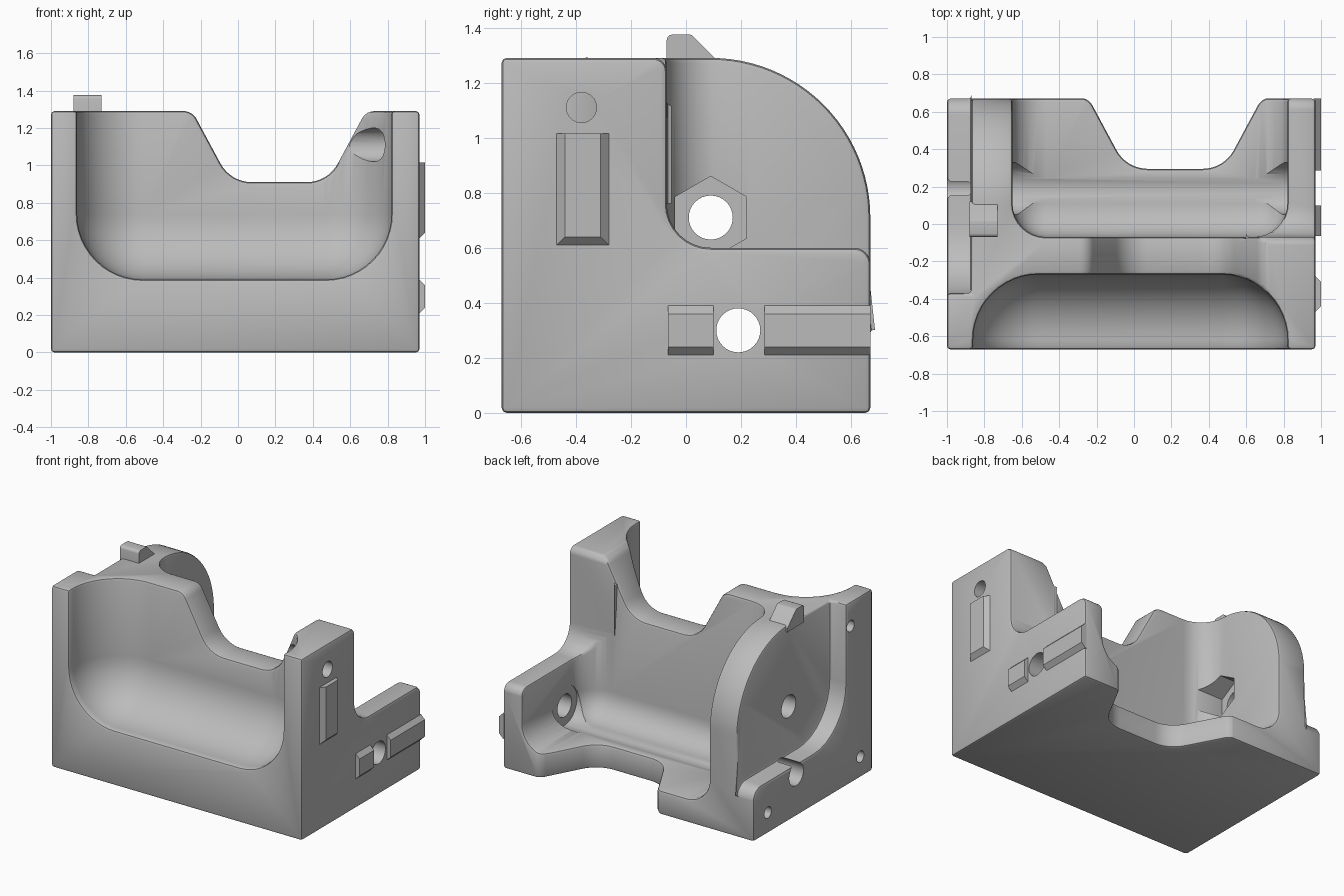
import bpy, bmesh, math
from mathutils import Vector, Matrix

old = bpy.data.objects.get("Cube")
if old:
    bpy.data.objects.remove(old, do_unlink=True)

grey = bpy.data.materials.new("plain grey")
grey.use_nodes = True
COLOUR = (0.5, 0.5, 0.5, 1)
grey.diffuse_color = COLOUR
grey.node_tree.nodes["Principled BSDF"].inputs["Base Color"].default_value = COLOUR


def finish(name, bm):
    bmesh.ops.recalc_face_normals(bm, faces=bm.faces)
    mesh = bpy.data.meshes.new(name)
    bm.to_mesh(mesh)
    bm.free()
    mesh.materials.append(grey)
    ob = bpy.data.objects.new(name, mesh)
    bpy.context.collection.objects.link(ob)
    return ob


def box(name, lo, hi, radius=0, segments=1):
    lo, hi = Vector(lo), Vector(hi)
    bm = bmesh.new()
    bmesh.ops.create_cube(bm, size=1)
    for v in bm.verts:
        v.co = (lo + hi) / 2 + Matrix.Diagonal(hi - lo) @ v.co
    if radius:
        bmesh.ops.bevel(bm, geom=bm.edges[:], offset=radius, segments=segments,
                        profile=0.5, affect='EDGES')
    return finish(name, bm)


def rounded(points, steps):
    """Replace each (a, b, radius) corner by an arc."""
    out = []
    for i, (a, b, r) in enumerate(points):
        p = Vector((a, b))
        if not r:
            out.append(p)
            continue
        u = (Vector(points[i - 1][:2]) - p).normalized()
        w = (Vector(points[(i + 1) % len(points)][:2]) - p).normalized()
        half = u.angle(w) / 2
        centre = p + (u + w).normalized() * (r / math.sin(half))
        start = p + u * (r / math.tan(half)) - centre
        sweep = math.pi - 2 * half
        if u.x * w.y - u.y * w.x > 0:
            sweep = -sweep
        for k in range(steps + 1):
            c, s = math.cos(sweep * k / steps), math.sin(sweep * k / steps)
            out.append(centre + Vector((start.x * c - start.y * s,
                                        start.x * s + start.y * c)))
    return out


def prism(name, points, axis, start, end, steps=8):
    """Extrude an outline along x (y, z), y (x, z) or z (x, y)."""
    place = {'x': lambda a, b, d: (d, a, b), 'y': lambda a, b, d: (a, d, b),
             'z': lambda a, b, d: (a, b, d)}[axis]
    bm = bmesh.new()
    loop = rounded(points, steps)
    ends = [[bm.verts.new(place(p.x, p.y, d)) for p in loop] for d in (start, end)]
    for ring in ends:
        bm.faces.new(ring)
    for i in range(len(loop)):
        j = (i + 1) % len(loop)
        bm.faces.new((ends[0][i], ends[0][j], ends[1][j], ends[1][i]))
    return finish(name, bm)


def drill(name, y, z, r, x0, x1, sides):
    ring = [(y + r * math.sin(math.tau * k / sides),
             z + r * math.cos(math.tau * k / sides), 0) for k in range(sides)]
    return prism(name, ring, 'x', x0, x1)


def apply(ob, mod):
    bpy.context.view_layer.objects.active = ob
    bpy.ops.object.modifier_apply(modifier=mod.name)


def cut(ob, cutter):
    mod = ob.modifiers.new("cut", 'BOOLEAN')
    mod.operation, mod.solver, mod.object = 'DIFFERENCE', 'EXACT', cutter
    apply(ob, mod)
    bpy.data.objects.remove(cutter, do_unlink=True)


# Main block
body = box("body", (-1, -0.67, 0), (0.97, 0.67, 1.29))

# Scooped front pocket and rear pocket
cut(body, box("front_pocket", (-0.86, -2, 0.39), (0.82, -0.27, 3), 0.35, 12))
cut(body, box("rear_pocket", (-0.65, -0.07, 0.17), (0.82, 2, 3), 0.18, 8))

# Low rear part of the +x wall
cut(body, prism("wall_step", [(-0.2, 1.3, 0), (-0.07, 1.285, 0.05), (-0.07, 0.6, 0.16),
                              (0.67, 0.6, 0.06), (0.672, 0.4, 0), (2, 0.4, 0),
                              (2, 2, 0), (-0.2, 2, 0)], 'x', 0.6, 2))

# Quarter-round back of the -x wall
arc = [(0.09 + 0.58 * math.sin(math.pi * k / 48), 0.71 + 0.58 * math.cos(math.pi * k / 48), 0)
       for k in range(25)]
cut(body, prism("round_back", arc + [(2, 0.71, 0), (2, 2, 0), (0.09, 2, 0)], 'x', -2, -0.4))


# Matching trapezoid notches in the middle wall and in the floor
def notch(base):
    return [(-0.32, base + 0.386, 0), (-0.24, base + 0.372, 0.08), (-0.04, base, 0.19),
            (0.48, base, 0.19), (0.68, base + 0.372, 0.08), (0.76, base + 0.386, 0),
            (0.76, base + 1, 0), (-0.32, base + 1, 0)]


cut(body, prism("wall_notch", notch(0.91), 'y', -0.5, 0.2))
cut(body, prism("floor_notch", notch(0.295), 'z', -1, 0.6))

# Recess on the outside of the -x wall
cut(body, prism("side_recess", [(-0.37, 2, 0), (-0.37, 0.37, 0.36), (0.67, 0.37, 0.09),
                                (0.673, 0.1, 0), (2, 0.1, 0), (2, 2, 0)], 'x', -2, -0.87))

# Softened edges
soft = body.modifiers.new("soft edges", 'BEVEL')
soft.width, soft.segments = 0.018, 2
soft.limit_method, soft.angle_limit = 'ANGLE', math.radians(40)
soft.use_clamp_overlap = False
apply(body, soft)

# Through holes, seats around them, hexagonal nut pocket, blind screw holes
for name, y, z, r, x0, x1, sides in (
        ("axle_hole", 0.09, 0.71, 0.08, -2, -0.5, 32),
        ("nut_pocket", 0.09, 0.71, 0.15, -0.77, -0.4, 6),
        ("cross_hole", 0.19, 0.3, 0.08, -2, 2, 32),
        ("cross_seat", 0.19, 0.3, 0.14, -0.652, 0.822, 32),
        ("pin_hole", -0.38, 1.11, 0.055, 0.5, 2, 32),
        ("pin_seat", -0.38, 1.11, 0.09, 0.3, 0.79, 32),
        ("screw_hole_top", -0.42, 1.12, 0.04, -2, -0.85, 20),
        ("screw_hole_front", -0.53, 0.15, 0.04, -2, -0.85, 20),
        ("screw_hole_back", 0.51, 0.15, 0.04, -2, -0.85, 20)):
    cut(body, drill(name, y, z, r, x0, x1, sides))

# Tab on top of the -x wall
tab = prism("top_tab", [(-0.07, 1.25, 0), (-0.07, 1.375, 0.02), (0.02, 1.375, 0.02),
                        (0.12, 1.275, 0), (0.12, 1.25, 0)], 'x', -0.88, -0.73, 3)


# Chamfered rails on the +x side
def rail(name, y0, y1, z0, z1, side, top):
    bm = bmesh.new()
    rings = []
    for x, c in ((0.96, 0), (0.97, 0), (1.0, 0.03)):
        s, t = c * side, c * top
        rings.append([bm.verts.new((x, y, z)) for y, z in (
            (y0 + s, z0 + c), (y1 - s, z0 + c), (y1 - s, z1 - t), (y0 + s, z1 - t))])
    bm.faces.new(rings[0])
    bm.faces.new(rings[-1])
    for a, b in zip(rings, rings[1:]):
        for i in range(4):
            j = (i + 1) % 4
            bm.faces.new((a[i], a[j], b[j], b[i]))
    finish(name, bm)


rail("upright_rail", -0.47, -0.28, 0.61, 1.015, 1, 0)
rail("short_rail", -0.065, 0.1, 0.21, 0.39, 0, 1)
rail("long_rail", 0.285, 0.67, 0.21, 0.39, 0, 1)

for ob in (body, tab):
    bpy.ops.object.select_all(action='DESELECT')
    ob.select_set(True)
    bpy.context.view_layer.objects.active = ob
    bpy.ops.object.shade_smooth_by_angle(angle=math.radians(35))
